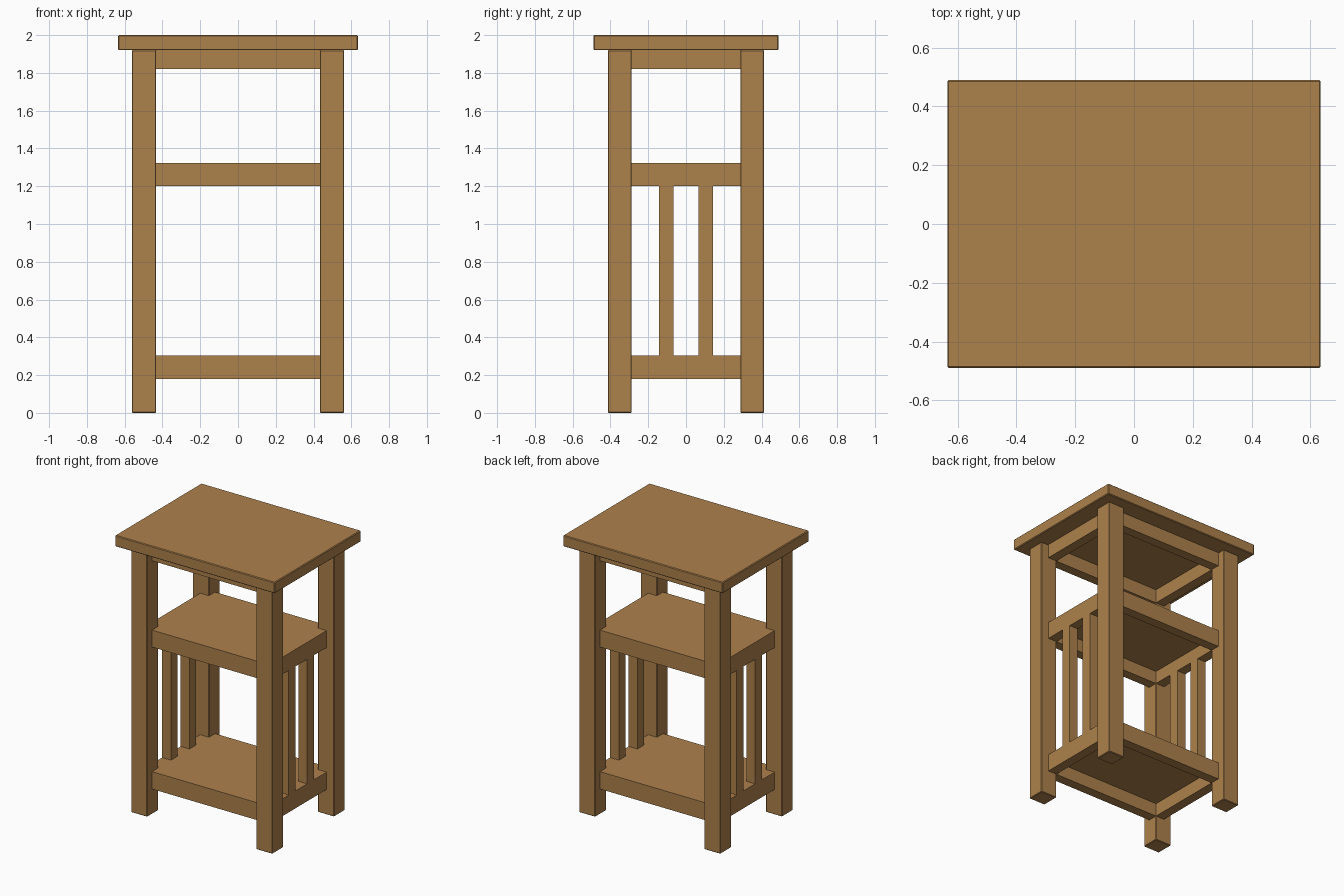
import bpy

cube = bpy.data.objects.get("Cube")
if cube:
    bpy.data.objects.remove(cube, do_unlink=True)

wood = bpy.data.materials.new("warm_oak")
wood.use_nodes = True
oak = (0.42, 0.22, 0.072, 1.0)
wood.diffuse_color = oak
wood.node_tree.nodes["Principled BSDF"].inputs["Base Color"].default_value = oak


def board(name, lo, hi, bevel=0.0):
    """Rectangular timber spanning two opposite corners."""
    bpy.ops.mesh.primitive_cube_add(size=1)
    ob = bpy.context.object
    ob.name = ob.data.name = name
    for v in ob.data.vertices:
        v.co = [a + (b - a) * (c + 0.5) for a, b, c in zip(lo, hi, v.co)]
    ob.data.materials.append(wood)
    if bevel:
        mod = ob.modifiers.new("eased_edges", "BEVEL")
        mod.width = bevel
        mod.segments = 1
    return ob


def span(a, b, side):
    """Mirror an interval to the chosen side of an axis."""
    return sorted((a * side, b * side))


TOP_X, TOP_Y = 0.635, 0.49
LEG_X, LEG_Y = 0.562, 0.413      # outer leg faces
IN_X, IN_Y = 0.433, 0.288        # inner leg faces
RAIL = 0.07                      # rail thickness
UNDER = 1.92                     # underside of the top
SHELF = 0.03
SIDES = {"left": 1, "right": -1}
ENDS = {"front": -1, "back": 1}

# Table top
board("table_top", (-TOP_X, -TOP_Y, UNDER), (TOP_X, TOP_Y, 2), 0.005)

# Four square legs
for side, sx in SIDES.items():
    for end, sy in ENDS.items():
        x0, x1 = span(IN_X, LEG_X, sx)
        y0, y1 = span(IN_Y, LEG_Y, sy)
        board(f"{end}_{side}_leg", (x0, y0, 0), (x1, y1, UNDER), 0.004)

# Rail frames between the legs
levels = {"lower": (0.18, 0.305), "middle": (1.2, 1.322), "upper": (1.82, UNDER)}
for level, (z0, z1) in levels.items():
    for end, sy in ENDS.items():
        y0, y1 = span(IN_Y, IN_Y + RAIL, sy)
        board(f"{level}_{end}_rail", (-IN_X, y0, z0), (IN_X, y1, z1))
    for side, sx in SIDES.items():
        x0, x1 = span(IN_X, IN_X + RAIL, sx)
        board(f"{level}_{side}_rail", (x0, -IN_Y, z0), (x1, IN_Y, z1))
    # Shelf panel set flush inside the frame
    if level != "upper":
        board(f"{level}_shelf", (-IN_X, -IN_Y, z1 - SHELF), (IN_X, IN_Y, z1))

# Two vertical slats on each side
for side, sx in SIDES.items():
    for end, sy in ENDS.items():
        x0, x1 = span(IN_X, IN_X + RAIL, sx)
        y0, y1 = span(0.067, 0.143, sy)
        board(f"{end}_{side}_slat", (x0, y0, levels["lower"][1]),
              (x1, y1, levels["middle"][0]))
